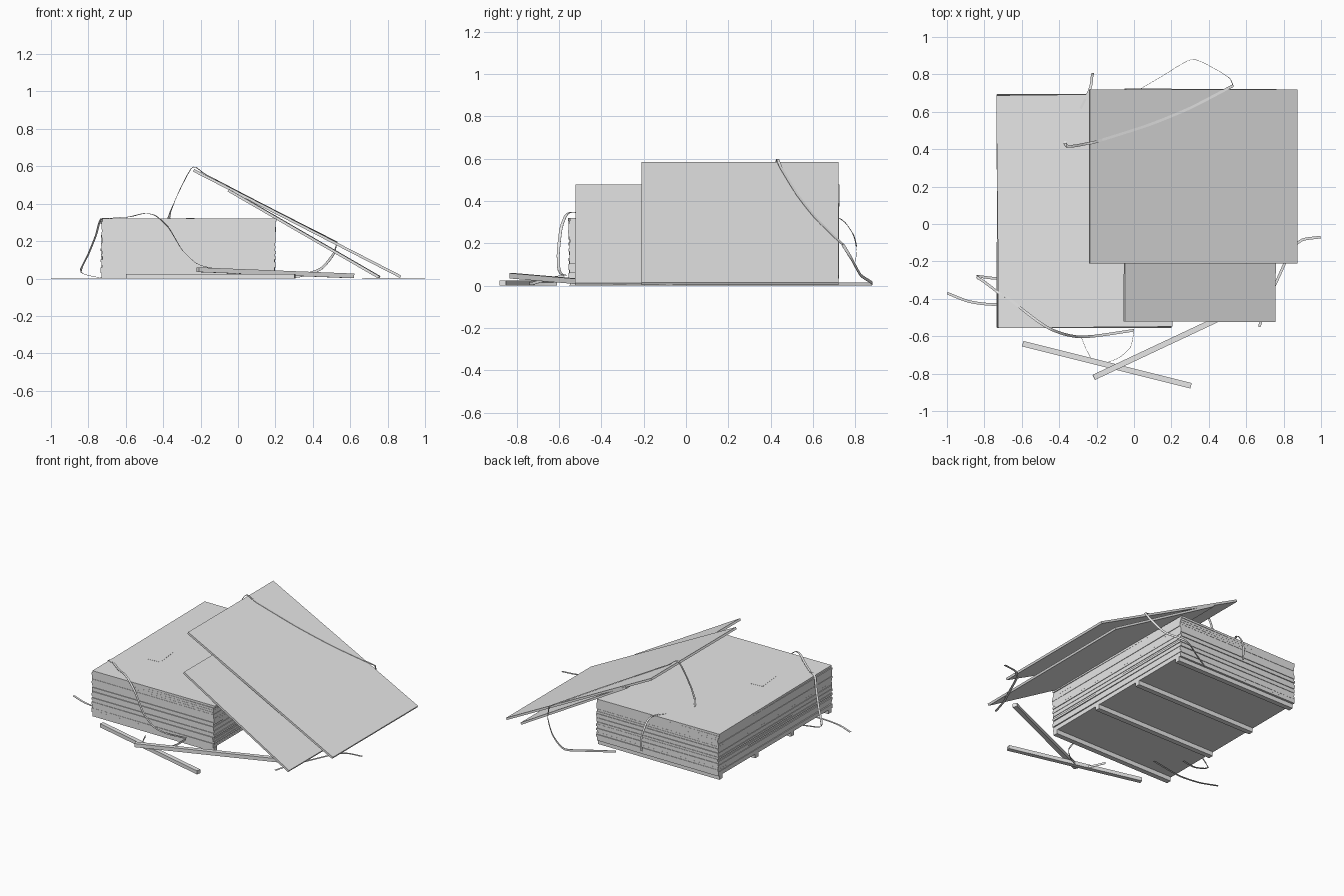
import bpy, bmesh, math, random
from mathutils import Vector, Matrix, Euler

if "Cube" in bpy.data.objects:
    bpy.data.objects.remove(bpy.data.objects["Cube"])

random.seed(4)
mat = bpy.data.materials.new("plain_grey")
mat.diffuse_color = (0.8, 0.8, 0.8, 1)
mat.use_nodes = True
mat.node_tree.nodes["Principled BSDF"].inputs["Base Color"].default_value = mat.diffuse_color


def finish(name, bm):
    mesh = bpy.data.meshes.new(name)
    bm.to_mesh(mesh)
    bm.free()
    mesh.materials.append(mat)
    ob = bpy.data.objects.new(name, mesh)
    bpy.context.collection.objects.link(ob)
    return ob


def box(name, size, loc, rot=(0, 0, 0)):
    bm = bmesh.new()
    bmesh.ops.create_cube(bm, size=1)
    bm.transform(Matrix.LocRotScale(Vector(loc), Euler(rot), Vector(size)))
    return finish(name, bm)


def batten(name, a, b, w=0.03, h=0.025):
    a, b = Vector(a), Vector(b)
    d = b - a
    rot = (0, -math.atan2(d.z, d.xy.length), math.atan2(d.y, d.x))
    return box(name, (d.length, w, h), (a + b) / 2, rot)


def strap(name, pts, width=0.014, steps=5):
    """Ribbon through (x, y, z, upright) points; upright 0 is flat, 1 on edge."""
    p = [Vector(q if len(q) == 4 else (*q, 0)) for q in pts]
    p = [2 * p[0] - p[1]] + p + [2 * p[-1] - p[-2]]
    path = []
    for i in range(1, len(p) - 2):
        a, b, c, d = p[i - 1:i + 3]
        m0, m1 = (c - a) * 0.35, (d - b) * 0.35
        for k in range(steps):
            t = k / steps
            path.append(b * (2*t**3 - 3*t*t + 1) + m0 * (t**3 - 2*t*t + t)
                        + c * (3*t*t - 2*t**3) + m1 * (t**3 - t*t))
    path.append(p[-2])
    bm = bmesh.new()
    prev, side = None, Vector((1, 0, 0))
    for i, q in enumerate(path):
        tan = (path[min(i + 1, len(path) - 1)] - path[max(i - 1, 0)]).to_3d().normalized()
        flat = tan.cross(Vector((0, 0, 1)))
        if flat.length > 0.15:
            flat.normalize()
            up = flat.cross(tan)
            new = flat.lerp(up, max(0, min(1, q[3]))).normalized()
            side = -new if new.dot(side) < -0.3 else new
        c = q.to_3d()
        c.z = max(c.z, 0.001 + abs(side.z) * width / 2)
        pair = [bm.verts.new(c + side * width / 2), bm.verts.new(c - side * width / 2)]
        if prev:
            bm.faces.new((prev[0], prev[1], pair[1], pair[0]))
        prev = pair
    ob = finish(name, bm)
    mod = ob.modifiers.new("thickness", 'SOLIDIFY')
    mod.thickness = 0.002
    mod.offset = 0
    return ob


# bearers under the stack
for i, y in enumerate((-0.53, -0.12, 0.27, 0.66)):
    box(f"bearer_{i+1}", (0.93, 0.035, 0.03), (-0.265, y, 0.015))

# stacked sheets, each slightly out of line
T, L, W = 0.0145, 1.245, 0.93
for i in range(20):
    top = i == 19
    r = math.radians(0.6) if top else random.uniform(-0.003, 0.003)
    dx, dy = (0, 0) if top else (random.uniform(-.004, .004), random.uniform(-.004, .004))
    box(f"stack_sheet_{i+1}", (W, L, T), (-0.265 + dx, 0.07 + dy, 0.03 + T * (i + 0.5)), (0, 0, r))

# paper label on the top sheet
box("label", (0.09, 0.17, 0.001), (-0.50, -0.13, 0.3205), (0, 0, 0.1))

# sheets leaning against the right side
box("leaning_sheet_upper", (L, W, T), (0.316, 0.255, 0.294), (0, math.radians(27.2), 0))
box("leaning_sheet_lower", (W, L, T), (0.353, 0.10, 0.239), (0, math.radians(30), -0.004))

# loose battens on the ground in front
batten("loose_batten_1", (-0.595, -0.64, 0.0125), (0.305, -0.865, 0.0125))
batten("loose_batten_2", (-0.215, -0.82, 0.047), (0.615, -0.43, 0.014))

# cut straps
strap("front_strap", [
    (-0.68, -0.39, 0.323), (-0.58, -0.47, 0.33), (-0.50, -0.53, 0.348), (-0.44, -0.565, 0.335),
    (-0.37, -0.59, 0.27), (-0.30, -0.603, 0.155), (-0.22, -0.60, 0.08), (-0.13, -0.588, 0.055),
    (0.0, -0.568, 0.05)])
strap("front_strap_loop", [
    (0.0, -0.575, 0.045, 1), (-0.02, -0.66, 0.03, 1), (-0.09, -0.72, 0.012, 1),
    (-0.20, -0.75, 0.008, 1), (-0.25, -0.68, 0.008, 1), (-0.28, -0.61, 0.008, 1)])
strap("left_strap", [
    (-0.69, -0.39, 0.323), (-0.735, -0.36, 0.315), (-0.76, -0.34, 0.23), (-0.80, -0.31, 0.13),
    (-0.84, -0.28, 0.035), (-0.74, -0.29, 0.005), (-0.63, -0.27, 0.002)])
strap("left_ground_strap", [
    (-0.998, -0.37, 0.002), (-0.88, -0.415, 0.002), (-0.73, -0.43, 0.002), (-0.49, -0.39, 0.002)])
strap("back_strap", [
    (-0.22, 0.80, 0.11), (-0.22, 0.805, 0.18), (-0.225, 0.785, 0.25), (-0.24, 0.71, 0.323),
    (-0.37, 0.43, 0.323), (-0.25, 0.43, 0.588), (-0.17, 0.45, 0.555), (0.08, 0.53, 0.425),
    (0.30, 0.62, 0.312), (0.53, 0.74, 0.195)])
strap("back_strap_tail", [
    (0.53, 0.74, 0.195, 0.8), (0.51, 0.78, 0.13, 1), (0.44, 0.825, 0.05, 1),
    (0.31, 0.88, 0.01, 1), (0.15, 0.79, 0.008, 1), (0.03, 0.72, 0.008, 1)])
strap("right_ground_strap", [
    (0.998, -0.07, 0.002), (0.90, -0.085, 0.002), (0.84, -0.14, 0.002), (0.77, -0.29, 0.002),
    (0.71, -0.42, 0.002), (0.67, -0.55, 0.002)])
